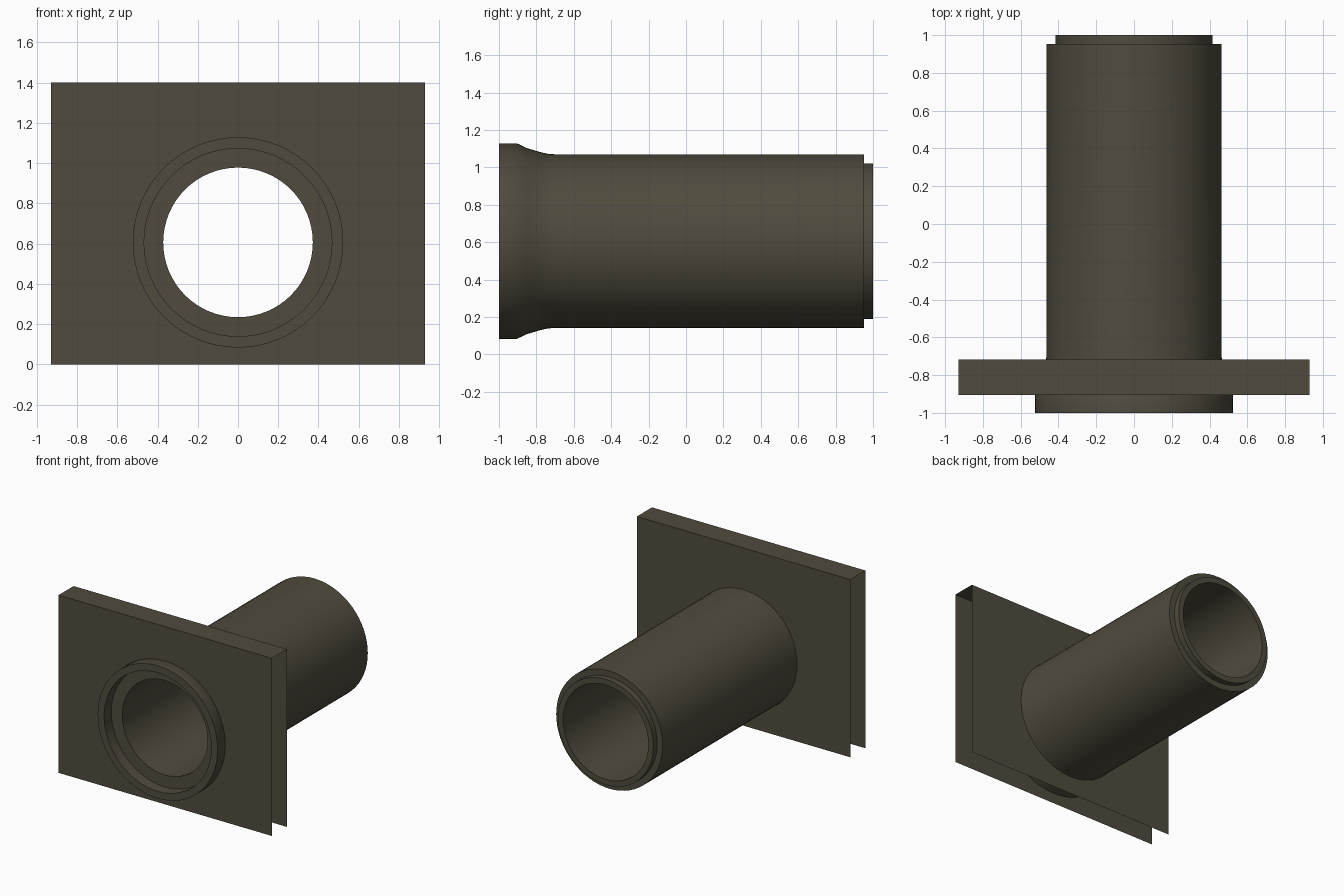
import bpy, bmesh, math

if "Cube" in bpy.data.objects:
    bpy.data.objects.remove(bpy.data.objects["Cube"])

SEG = 64
CZ = 0.606  # height of the pipe axis

mat = bpy.data.materials.new("dark olive grey")
mat.diffuse_color = (0.08, 0.07, 0.048, 1)
mat.use_nodes = True
mat.node_tree.nodes["Principled BSDF"].inputs["Base Color"].default_value = mat.diffuse_color


def finish(bm, name, smooth=False):
    me = bpy.data.meshes.new(name)
    bm.to_mesh(me)
    bm.free()
    me.materials.append(mat)
    ob = bpy.data.objects.new(name, me)
    bpy.context.collection.objects.link(ob)
    if smooth:
        bpy.ops.object.select_all(action='DESELECT')
        ob.select_set(True)
        bpy.context.view_layer.objects.active = ob
        bpy.ops.object.shade_smooth_by_angle(angle=math.radians(35))
    return ob


def ring(bm, r, y):
    return [bm.verts.new((r * math.cos(2 * math.pi * i / SEG), y,
                          CZ + r * math.sin(2 * math.pi * i / SEG))) for i in range(SEG)]


# Pipe: closed (radius, y) profile turned around the y axis
profile = [(0.372, -0.91), (0.467, -0.91), (0.467, -1.0), (0.523, -1.0),
           (0.523, -0.905), (0.497, -0.85), (0.476, -0.78), (0.467, -0.74),
           (0.464, -0.70), (0.464, 0.953), (0.416, 0.953), (0.416, 1.0), (0.372, 1.0)]
bm = bmesh.new()
rings = [ring(bm, r, y) for r, y in profile]
for k in range(len(rings)):
    a, b = rings[k], rings[(k + 1) % len(rings)]
    for i in range(SEG):
        j = (i + 1) % SEG
        bm.faces.new((a[i], a[j], b[j], b[i]))
bmesh.ops.recalc_face_normals(bm, faces=bm.faces)
finish(bm, "pipe", True)

# Wall plate: front and back sheets with a round hole, joined by a top strip;
# the sides and the bottom stay open
bm = bmesh.new()
tops = []
for y, r, facing in ((-0.905, 0.523, -1), (-0.718, 0.464, 1)):
    hole = ring(bm, r, y)
    rect = [bm.verts.new((x, y, z)) for x, z in ((-0.93, 0), (0.93, 0), (0.93, 1.4), (-0.93, 1.4))]
    edges = [bm.edges.new((loop[i], loop[(i + 1) % len(loop)]))
             for loop in (hole, rect) for i in range(len(loop))]
    res = bmesh.ops.triangle_fill(bm, edges=edges, use_beauty=True)
    for f in [g for g in res["geom"] if isinstance(g, bmesh.types.BMFace)]:
        f.normal_update()
        if f.normal.y * facing < 0:
            f.normal_flip()
    tops.append((rect[3], rect[2]))
bm.faces.new((tops[0][0], tops[0][1], tops[1][1], tops[1][0]))
finish(bm, "wall_plate")
